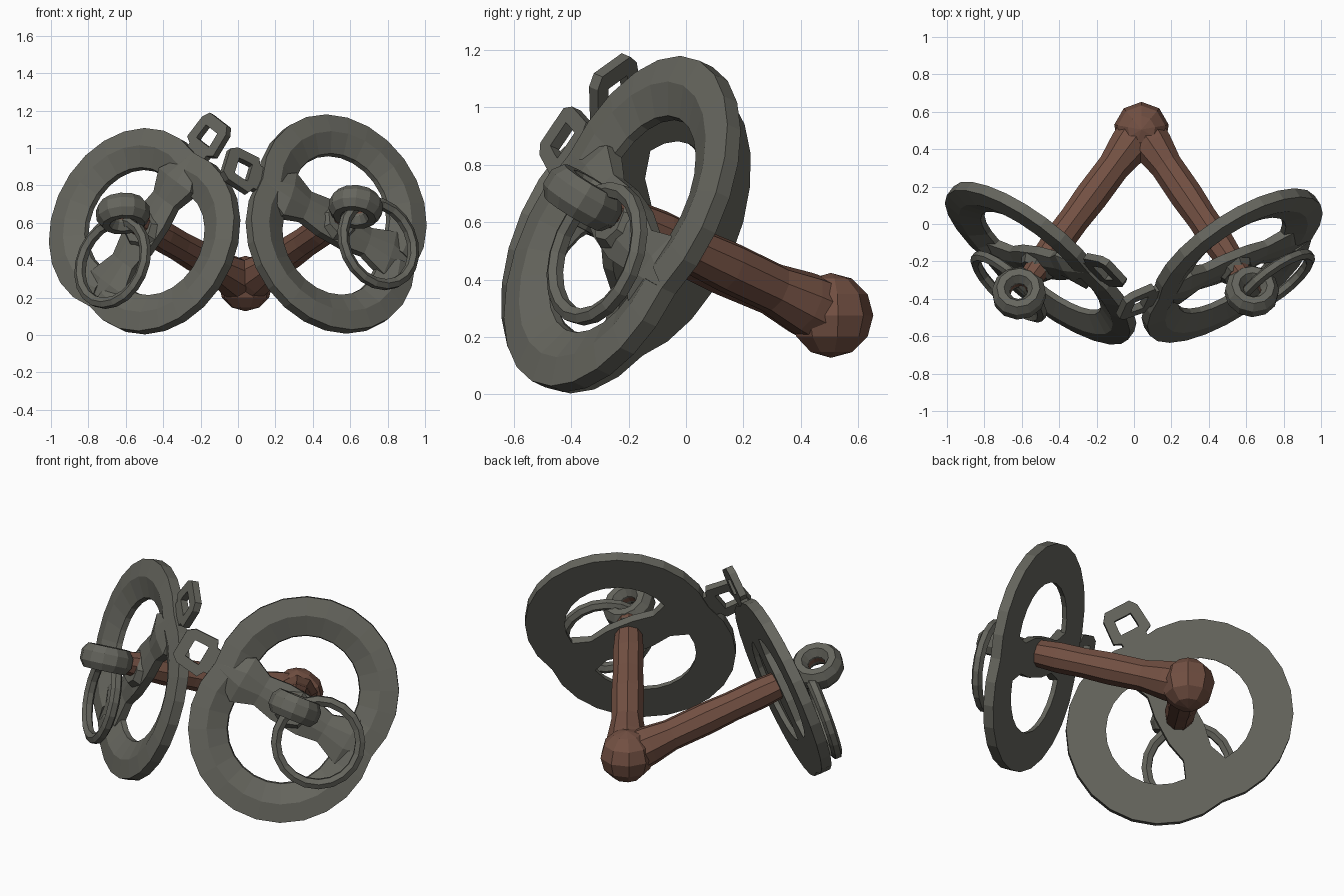
import bpy, bmesh
from math import pi, sin, cos, asin
from mathutils import Vector, Matrix

if "Cube" in bpy.data.objects:
    bpy.data.objects.remove(bpy.data.objects["Cube"])


def material(name, rgb):
    m = bpy.data.materials.new(name)
    m.diffuse_color = (*rgb, 1)
    m.use_nodes = True
    m.node_tree.nodes["Principled BSDF"].inputs["Base Color"].default_value = m.diffuse_color
    return m


IRON = material("dark_iron", (0.13, 0.13, 0.11))
RUST = material("rusty_brown", (0.17, 0.08, 0.055))


def finish(name, bm, mat, matrix=Matrix()):
    bmesh.ops.recalc_face_normals(bm, faces=bm.faces)
    me = bpy.data.meshes.new(name)
    bm.to_mesh(me)
    bm.free()
    me.materials.append(mat)
    ob = bpy.data.objects.new(name, me)
    ob.matrix_world = matrix
    bpy.context.collection.objects.link(ob)
    return ob


def loft(bm, loops, closed=False):
    """Skin a row of equal-length closed loops; cap the ends unless closed."""
    rows = [[bm.verts.new(p) for p in lp] for lp in loops]
    n = len(rows[0])
    pairs = list(zip(rows, rows[1:])) + ([(rows[-1], rows[0])] if closed else [])
    for a, b in pairs:
        for i in range(n):
            j = (i + 1) % n
            bm.faces.new((a[i], a[j], b[j], b[i]))
    if not closed:
        bm.faces.new(rows[0])
        bm.faces.new(rows[-1])


def frame(origin, normal, along):
    """Matrix with z on normal and x as close as possible to along."""
    z = Vector(normal).normalized()
    x = Vector(along)
    x = (x - z * x.dot(z)).normalized()
    y = z.cross(x)
    m = Matrix((x, y, z)).transposed().to_4x4()
    m.translation = origin
    return m


def torus(name, major, minor, seg, sides, mat, matrix, squash=1.0):
    bm = bmesh.new()
    loops = []
    for i in range(seg):
        a = 2 * pi * i / seg
        loop = []
        for k in range(sides):
            t = 2 * pi * (k + 0.5) / sides
            r = major + minor * cos(t)
            loop.append((r * cos(a), r * sin(a), minor * squash * sin(t)))
        loops.append(loop)
    loft(bm, loops, closed=True)
    return finish(name, bm, mat, matrix)


def round_section(r, z, sides=8):
    return [(r * cos(2 * pi * i / sides), r * sin(2 * pi * i / sides), z) for i in range(sides)]


R, OFF = 0.512, 0.123
PROFILE = [(R, 0.0), (R, 0.06), (0.41, 0.075), (0.30, 0.03), (0.295, 0.0)]


def plate(name, matrix):
    # two overlapping bevelled arcs, one on each side of the bar
    bm = bmesh.new()
    e = asin(OFF / R)
    for s in (1, -1):
        loops = []
        for i in range(15):
            a = -e + (pi + 2 * e) * i / 14
            loops.append([(r * cos(a), s * (OFF + r * sin(a)), z) for r, z in PROFILE])
        loft(bm, loops)
    finish(name + "_rim", bm, IRON, matrix)

    # flat cross bar, widening at the hub and rim, raised near the tab
    bm = bmesh.new()
    bar = [(-0.495, 0.02, 0.06), (-0.34, 0.14, 0.07), (-0.2, 0.085, 0.06), (-0.08, 0.11, 0.07),
           (0.08, 0.11, 0.07), (0.2, 0.09, 0.07), (0.32, 0.14, 0.09), (0.495, 0.02, 0.06)]
    loft(bm, [[(u, -w, 0), (u, w, 0), (u, w, h * 0.7), (u, w * 0.3, h),
               (u, -w * 0.3, h), (u, -w, h * 0.7)] for u, w, h in bar])
    finish(name + "_bar", bm, IRON, matrix)

    # eight-sided hub collar
    bm = bmesh.new()
    loft(bm, [round_section(0.11, 0.0), round_section(0.11, 0.05), round_section(0.085, 0.09)])
    finish(name + "_hub", bm, IRON, matrix)

    # slotted tab
    bm = bmesh.new()
    half_out = [(0.46, 0.07), (0.525, 0.075), (0.545, 0.115), (0.68, 0.105), (0.72, 0.075)]
    half_in = [(0.57, 0.02), (0.57, 0.055), (0.60, 0.055), (0.655, 0.05), (0.655, 0.02)]
    ring = lambda h, z: [(u, v, z) for u, v in h] + [(u, -v, z) for u, v in reversed(h)]
    loft(bm, [ring(half_out, 0.005), ring(half_out, 0.045), ring(half_in, 0.045),
              ring(half_in, 0.005)], closed=True)
    finish(name + "_tab", bm, IRON, matrix)


# pivot knob at the back
PIVOT = Vector((0.04, 0.505, 0.275))
bm = bmesh.new()
bmesh.ops.create_uvsphere(bm, u_segments=9, v_segments=6, radius=0.148)
finish("pivot_knob", bm, RUST, Matrix.Translation(PIVOT))

# side name, plate centre, normal, tab direction, eyelet centre and axis, ring centre and normal
SIDES = [
    ("right", (0.53, -0.23, 0.597), (0.515, -0.775, 0.365), (-0.5, -0.21, 0.295),
     (0.63, -0.36, 0.685), (0.1, 0.5, 0.83), (0.75, -0.31, 0.49), (0.57, -0.76, 0.28)),
    ("left", (-0.505, -0.217, 0.558), (-0.57, -0.76, 0.32), (0.34, -0.05, 0.51),
     (-0.615, -0.37, 0.65), (-0.05, 0.42, 0.85), (-0.67, -0.335, 0.39), (-0.64, -0.70, 0.28)),
]

for side, centre, normal, tab, eye, eye_axis, ring_c, ring_n in SIDES:
    n = Vector(normal).normalized()
    plate(side + "_plate", frame(Vector(centre) - n * 0.04, n, tab))

    # lumpy rod from the pivot through the plate to the eyelet
    axis = Vector(eye) - PIVOT
    length = axis.length - 0.09
    bm = bmesh.new()
    steps = [(0.0, 0.12), (0.12, 0.11), (0.25, 0.088), (0.45, 0.09), (0.6, 0.083),
             (0.75, 0.085), (0.88, 0.075), (1.0, 0.06)]
    loft(bm, [round_section(r, t * length, 9) for t, r in steps])
    finish(side + "_rod", bm, RUST, frame(PIVOT, axis, (0, 0, 1)))

    # eyelet whose hole runs up the plate, with a rusty lining
    torus(side + "_eyelet", 0.096, 0.052, 12, 8, IRON, frame(eye, eye_axis, n), squash=1.4)
    torus(side + "_eyelet_lining", 0.062, 0.02, 12, 4, RUST, frame(eye, eye_axis, n))

    # ring hanging through the eyelet
    torus(side + "_hanging_ring", 0.23, 0.031, 20, 6, IRON, frame(ring_c, ring_n, (0, 0, 1)))
